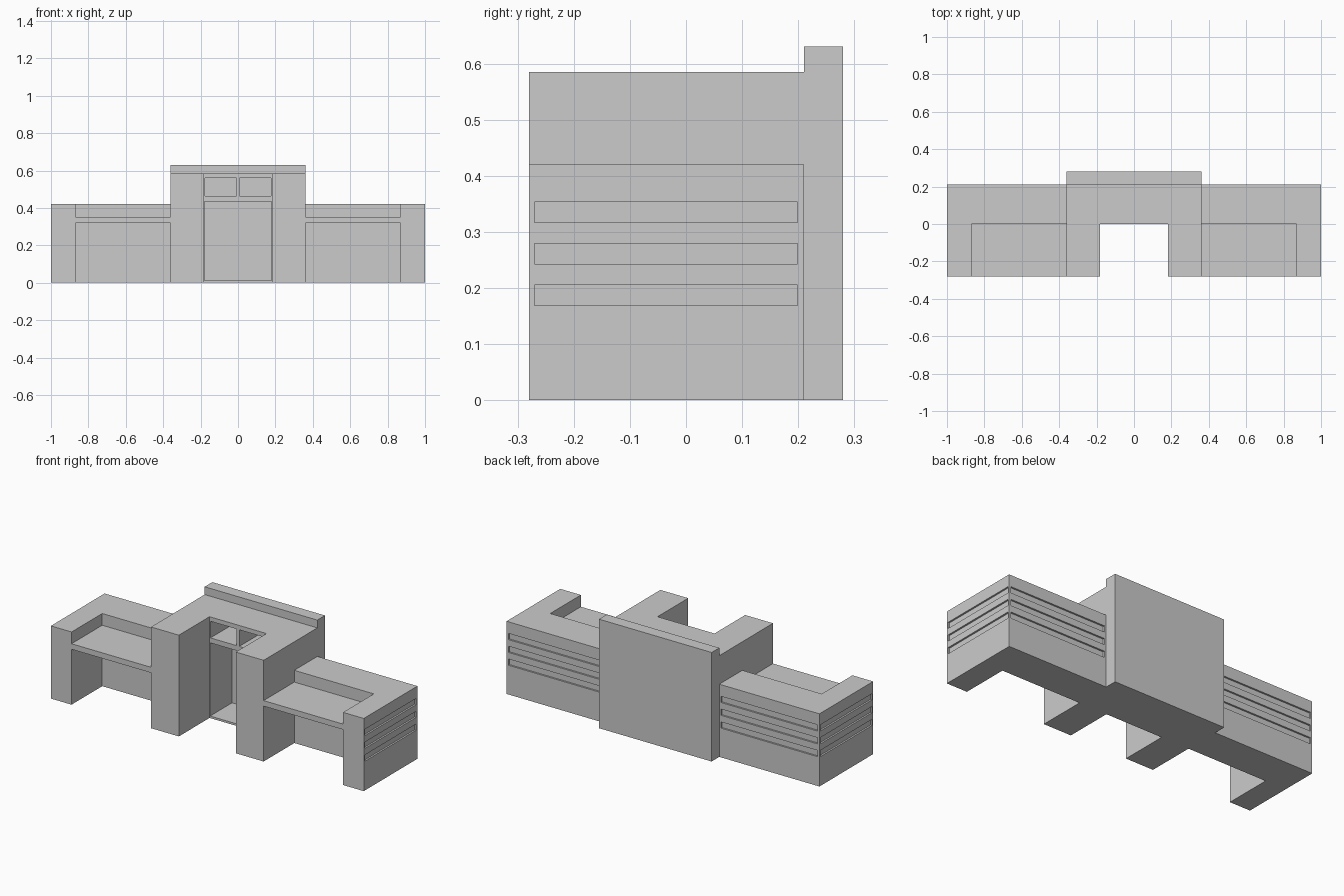
import bpy, bmesh

if "Cube" in bpy.data.objects:
    bpy.data.objects.remove(bpy.data.objects["Cube"])


def box(name, x, y, z):
    """Box object from (min, max) ranges on each axis."""
    bm = bmesh.new()
    bmesh.ops.create_cube(bm, size=1)
    for v in bm.verts:
        v.co = [r[0] if c < 0 else r[1] for c, r in zip(v.co, (x, y, z))]
    me = bpy.data.meshes.new(name)
    bm.to_mesh(me)
    bm.free()
    ob = bpy.data.objects.new(name, me)
    bpy.context.collection.objects.link(ob)
    return ob


def apply(ob, mod):
    bpy.context.view_layer.objects.active = ob
    bpy.ops.object.modifier_apply(modifier=mod.name)


def carve(ob, *ranges):
    """Cut a box-shaped recess out of ob."""
    cutter = box("cutter", *ranges)
    cutter.hide_render = True
    mod = ob.modifiers.new("cut", 'BOOLEAN')
    mod.operation = 'DIFFERENCE'
    mod.solver = 'EXACT'
    mod.object = cutter
    apply(ob, mod)
    bpy.data.objects.remove(cutter)


# Side desk: solid block with raised rear/end wall, worktop and kneehole
desk = box("side_desks", (0.36, 1.0), (-0.28, 0.21), (0, 0.42))
carve(desk, (0.3, 0.868), (-0.4, 0.0), (0.352, 0.6))
carve(desk, (0.3, 0.868), (-0.4, 0.0), (-0.1, 0.32))

# Three grooves on the end and on the rear of the desk
for z in (0.169, 0.243, 0.317):
    carve(desk, (0.99, 1.1), (-0.27, 0.199), (z, z + 0.036))
    carve(desk, (0.371, 0.989), (0.2, 0.3), (z, z + 0.036))

# Mirror to the other side
mirror = desk.modifiers.new("mirror", 'MIRROR')
mirror.use_mirror_merge = False
apply(desk, mirror)

# Centre tower: U-shaped plan with tall opening and two pigeonholes
tower = box("centre_tower", (-0.36, 0.36), (-0.28, 0.21), (0, 0.585))
carve(tower, (-0.182, 0.182), (-0.4, 0.0), (-0.1, 0.7))
carve(tower, (-0.178, 0.178), (-0.1, 0.2), (0.012, 0.435))
for a, b in ((-0.176, -0.008), (0.008, 0.176)):
    carve(tower, (a, b), (-0.1, 0.2), (0.464, 0.56))

# Tall panel behind the tower
box("back_panel", (-0.36, 0.36), (0.21, 0.28), (0, 0.63))
